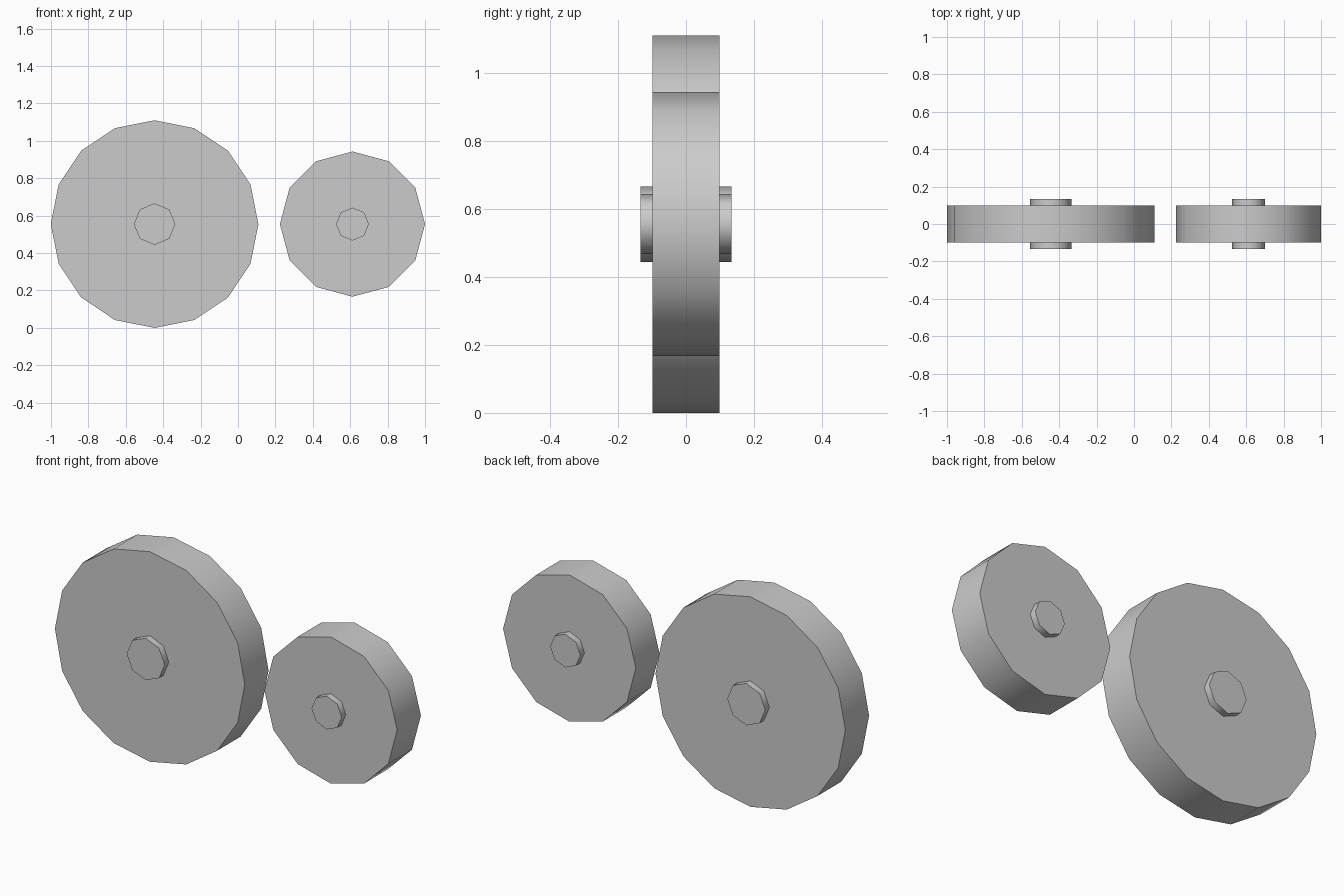
import bpy
import math

if "Cube" in bpy.data.objects:
    bpy.data.objects.remove(bpy.data.objects["Cube"])

AXLE_Z = 0.555


def disc(name, x, radius, sides, half_width):
    bpy.ops.mesh.primitive_cylinder_add(
        vertices=sides, radius=radius, depth=2 * half_width,
        location=(x, 0, AXLE_Z), rotation=(math.pi / 2, 0, 0))
    obj = bpy.context.object
    obj.name = name
    bpy.ops.object.transform_apply(location=False, rotation=True, scale=True)
    # smooth rim, crisp flat caps
    bpy.ops.object.shade_smooth_by_angle(angle=math.radians(60))
    return obj


# Each wheel: a faceted disc with an octagonal axle poking out of both sides
for label, x, radius, sides, hub_radius in (
        ("large", -0.446, 0.555, 16, 0.111),
        ("small", 0.612, 0.388, 12, 0.088)):
    wheel = disc(label + "_wheel", x, radius, sides, 0.099)
    axle = disc(label + "_axle", x, hub_radius, 8, 0.134)
